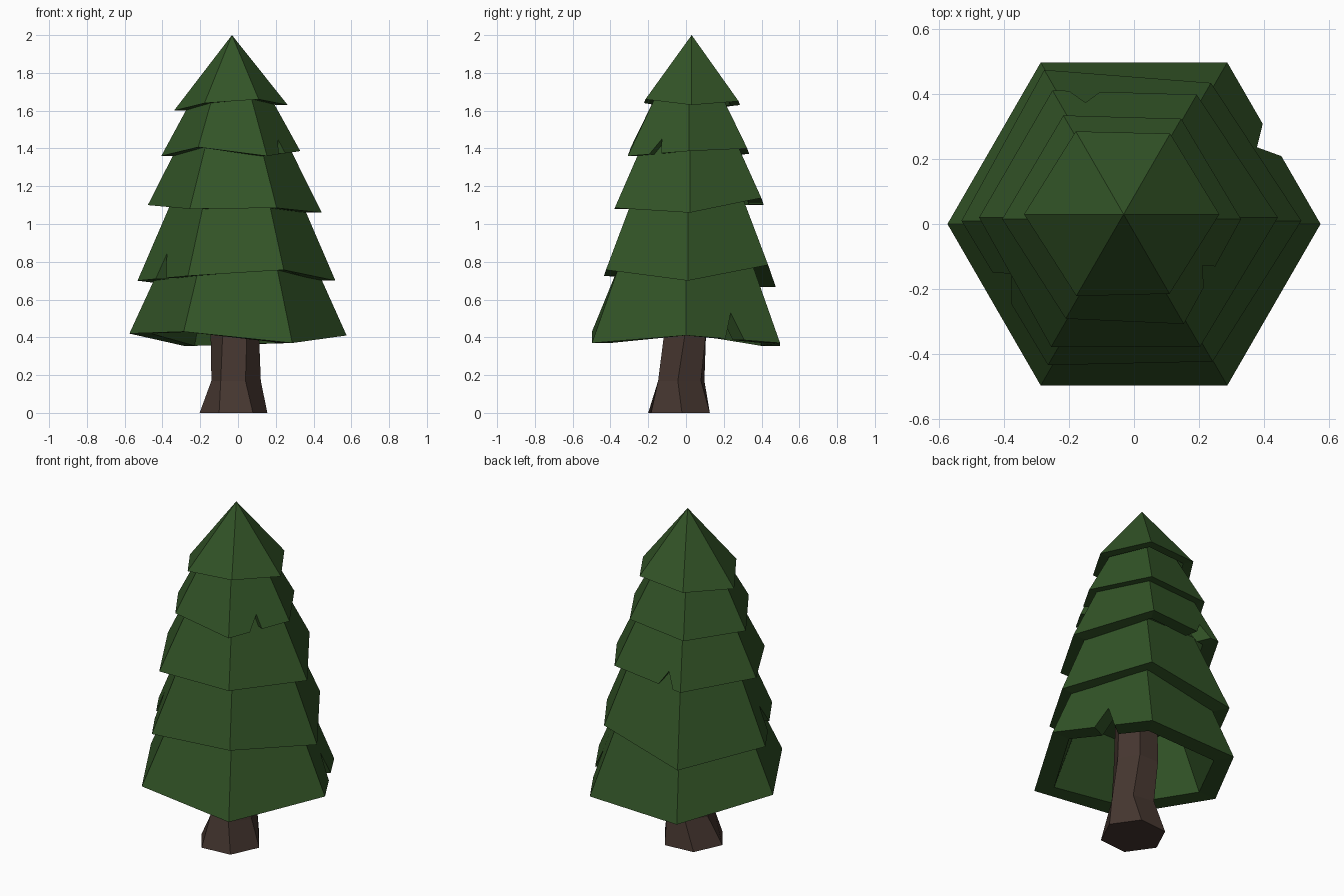
import bpy, bmesh
from math import cos, sin, radians
from mathutils import Vector

cube = bpy.data.objects.get("Cube")
if cube:
    bpy.data.objects.remove(cube)


def material(name, rgb):
    m = bpy.data.materials.new(name)
    m.use_nodes = True
    m.diffuse_color = (*rgb, 1)
    bsdf = m.node_tree.nodes["Principled BSDF"]
    bsdf.inputs["Base Color"].default_value = (*rgb, 1)
    bsdf.inputs["Roughness"].default_value = 0.9
    return m


needle_green = material("needle_green", (0.032, 0.088, 0.02))
bark_brown = material("bark_brown", (0.06, 0.037, 0.029))


def finish(bm, name, mat):
    bmesh.ops.remove_doubles(bm, verts=bm.verts[:], dist=0.0005)
    bmesh.ops.recalc_face_normals(bm, faces=bm.faces[:])
    mesh = bpy.data.meshes.new(name)
    bm.to_mesh(mesh)
    bm.free()
    mesh.materials.append(mat)
    obj = bpy.data.objects.new(name, mesh)
    bpy.context.collection.objects.link(obj)


def hexagon(centre, radii, heights, turn=0):
    return [Vector((centre[0] + r * cos(radians(60 * i + turn)),
                    centre[1] + r * sin(radians(60 * i + turn)), z))
            for i, (r, z) in enumerate(zip(radii, heights))]


def shell(bm, base, top, notch):
    """Six sides, one with a torn notch; returns the hem and top loops."""
    low = [bm.verts.new(p) for p in base]
    high = [bm.verts.new(p) for p in top]
    hem = []
    for i in range(6):
        j = (i + 1) % 6
        edge = [low[i]]
        if notch and notch[0] == i:
            _, start, tip, end, depth = notch
            peak = base[i].lerp(base[j], tip).lerp(top[i].lerp(top[j], tip), depth)
            points = (base[i].lerp(base[j], start), peak, base[i].lerp(base[j], end))
            edge += [bm.verts.new(p) for p in points]
        bm.faces.new(edge + [low[j], high[j], high[i]])
        hem += edge
    return hem, high


def tier(name, centre, radius, heights, top_z, top_r, notch=None, flare=0.4):
    """Hollow skirt of branches with an uneven, thick hem."""
    mean = sum(heights) / 6
    radii = [radius + flare * (mean - z) for z in heights]
    bm = bmesh.new()
    loops = []
    for scale, drop in ((1, 0), (0.8, 0.06)):
        base = hexagon(centre, [r * scale for r in radii], heights)
        top = hexagon(centre, [top_r * scale] * 6, [top_z - drop] * 6)
        hem, high = shell(bm, base, top, notch)
        if top_r:
            bm.faces.new(high)
        loops.append(hem)
    outer, inner = loops
    for i in range(len(outer)):
        j = (i + 1) % len(outer)
        bm.faces.new((outer[i], outer[j], inner[j], inner[i]))
    finish(bm, name, needle_green)


# Branch tiers: hem heights run counter-clockwise from +x
# notch = side, start, tip, end, depth
tier("branches_bottom", (0, 0), 0.575, (0.41, 0.37, 0.355, 0.42, 0.43, 0.37),
     0.8, 0.4, (0, 0.42, 0.53, 0.62, 0.34), flare=0)
tier("branches_lower", (-0.008, 0.01), 0.515, (0.7, 0.783, 0.667, 0.7, 0.725, 0.757),
     1.15, 0.33, (3, 0.36, 0.41, 0.57, 0.3))
tier("branches_middle", (-0.025, 0.02), 0.455, (1.06, 1.138, 1.1, 1.1, 1.08, 1.085),
     1.44, 0.28, (1, 0.67, 0.8, 0.885, 0.24))
tier("branches_upper", (-0.033, 0.015), 0.365, (1.386, 1.4, 1.37, 1.36, 1.407, 1.36),
     1.68, 0.2, (5, 0.35, 0.5, 0.55, 0.25))
tier("branches_tip", (-0.032, 0.03), 0.293, (1.63, 1.65, 1.63, 1.6, 1.64, 1.66), 2, 0)

# Trunk: twisted hexagonal rings, flared at the foot
bm = bmesh.new()
rings = []
for centre, r, z, turn in (((-0.024, -0.037), 0.18, 0, 5),
                           ((-0.01, -0.025), 0.132, 0.17, -8),
                           ((-0.017, -0.005), 0.128, 0.42, 0),
                           ((-0.017, 0), 0.12, 0.76, 0)):
    rings.append([bm.verts.new(p) for p in hexagon(centre, [r] * 6, [z] * 6, turn)])
for a, b in zip(rings, rings[1:]):
    for i in range(6):
        j = (i + 1) % 6
        bm.faces.new((a[i], a[j], b[j], b[i]))
bm.faces.new(rings[0])
bm.faces.new(rings[-1])
finish(bm, "trunk", bark_brown)
